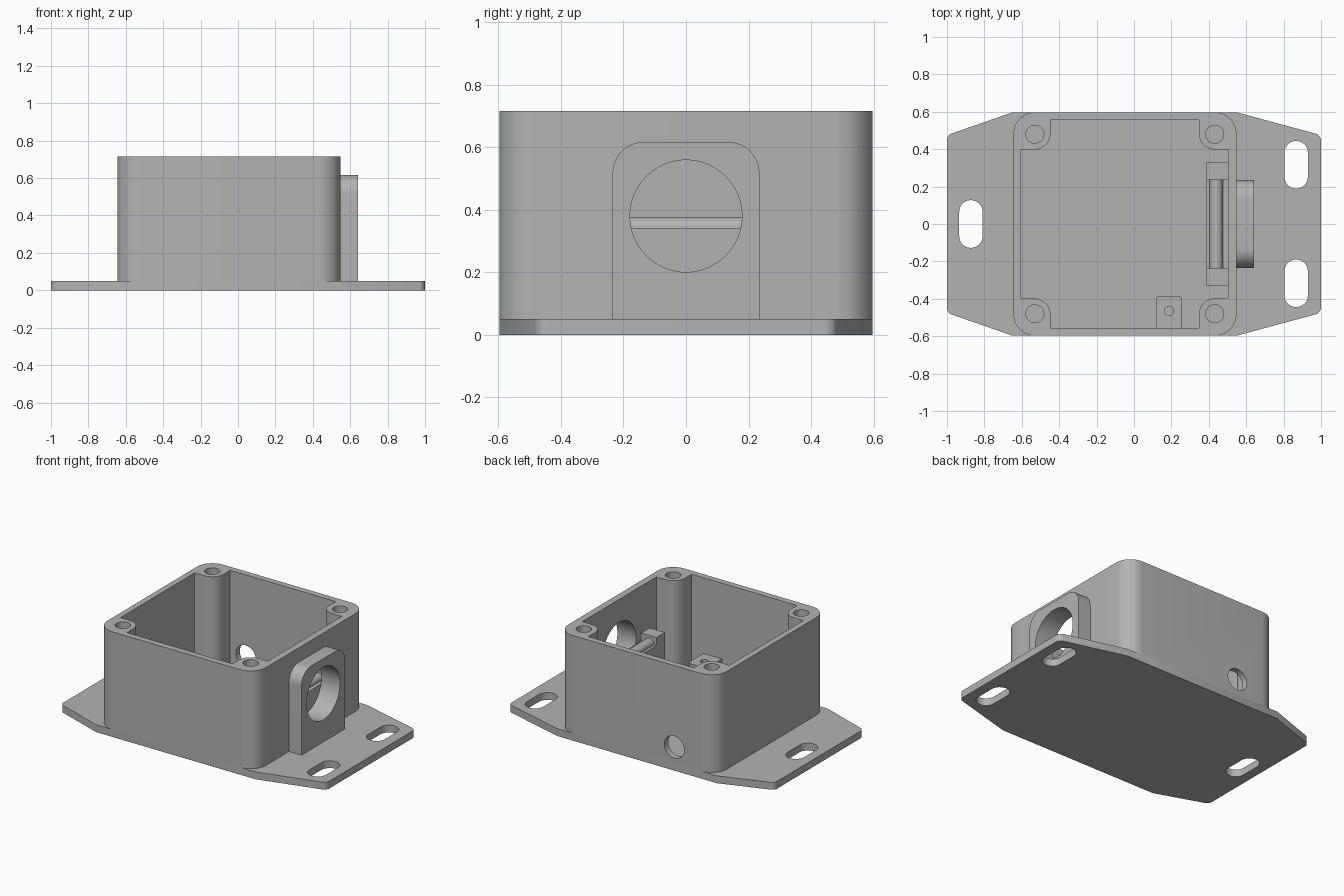
import bpy, bmesh, math
from mathutils import Vector, Matrix

cube = bpy.data.objects.get("Cube")
if cube:
    bpy.data.objects.remove(cube)

grey = bpy.data.materials.new("grey_plastic")
grey.use_nodes = True
colour = (0.45, 0.45, 0.45, 1)
grey.diffuse_color = colour
grey.node_tree.nodes["Principled BSDF"].inputs["Base Color"].default_value = colour

ALONG_X = Matrix(((0, 0, 1), (1, 0, 0), (0, 1, 0)))   # profile (y, z) pushed along x
ALONG_Y = Matrix(((1, 0, 0), (0, 0, 1), (0, 1, 0)))   # profile (x, z) pushed along y


def rounded(points, radii, steps=10):
    """Polygon with every corner rounded by a true arc."""
    out = []
    n = len(points)
    for i in range(n):
        p, a, b = (Vector(points[k % n]) for k in (i, i - 1, i + 1))
        r = radii[i] if isinstance(radii, (list, tuple)) else radii
        if r == 0:
            out.append(p)
            continue
        u, v = (a - p).normalized(), (b - p).normalized()
        half = u.angle(v) / 2
        centre = p + (u + v).normalized() * (r / math.sin(half))
        start = p + u * (r / math.tan(half)) - centre
        end = p + v * (r / math.tan(half)) - centre
        sweep = start.angle_signed(end)
        for k in range(steps + 1):
            t = -sweep * k / steps
            out.append(centre + Vector((start.x * math.cos(t) - start.y * math.sin(t),
                                        start.x * math.sin(t) + start.y * math.cos(t))))
    return out


def rect(x0, x1, y0, y1):
    return [(x0, y0), (x1, y0), (x1, y1), (x0, y1)]


def circle(cx, cy, r, n=48):
    return [(cx + r * math.cos(math.tau * k / n), cy + r * math.sin(math.tau * k / n))
            for k in range(n)]


def prism(name, outline, low, high, axes=Matrix.Identity(3)):
    bm = bmesh.new()
    face = bm.faces.new([bm.verts.new(axes @ Vector((p[0], p[1], low))) for p in outline])
    top = bmesh.ops.extrude_face_region(bm, geom=[face])["geom"]
    bmesh.ops.translate(bm, vec=axes @ Vector((0, 0, high - low)),
                        verts=[g for g in top if isinstance(g, bmesh.types.BMVert)])
    bmesh.ops.remove_doubles(bm, verts=bm.verts, dist=1e-5)
    bmesh.ops.recalc_face_normals(bm, faces=bm.faces)
    mesh = bpy.data.meshes.new(name)
    bm.to_mesh(mesh)
    bm.free()
    mesh.materials.append(grey)
    obj = bpy.data.objects.new(name, mesh)
    bpy.context.collection.objects.link(obj)
    return obj


def cut(obj, *cutters):
    for c in cutters:
        mod = obj.modifiers.new("cut", "BOOLEAN")
        mod.operation, mod.solver, mod.object = "DIFFERENCE", "EXACT", c
        bpy.context.view_layer.objects.active = obj
        bpy.ops.object.modifier_apply(modifier=mod.name)
        bpy.data.objects.remove(c)


PLATE, TOP, WIDE = 0.05, 0.715, 0.597
LEFT, RIGHT = -0.645, 0.548
parts = []

# Mounting plate with three slots
plate = prism("mounting_plate", rounded(
    [(-1, -0.475), (-0.65, -WIDE), (0.55, -WIDE), (1, -0.475),
     (1, 0.475), (0.55, WIDE), (-0.65, WIDE), (-1, 0.475)],
    [0.04, 0, 0, 0.04, 0.04, 0, 0, 0.04]), 0, PLATE)
cut(plate, *[prism("slot", rounded(rect(x - 0.0625, x + 0.0625, y - 0.1275, y + 0.1275), 0.0624),
                   -0.1, 0.2)
             for x, y in ((-0.872, 0), (0.867, 0.317), (0.867, -0.317))])
parts.append(plate)

# Box walls with solid screw columns in the corners
box = prism("box_walls", rounded(rect(LEFT, RIGHT, -WIDE, WIDE), 0.115), PLATE, TOP)
x0, x1, y1 = -0.605, 0.502, 0.555
bx0, bx1, by = -0.447, 0.347, 0.398
cavity = rounded([(bx0, -y1), (bx1, -y1), (bx1, -by), (x1, -by), (x1, by), (bx1, by),
                  (bx1, y1), (bx0, y1), (bx0, by), (x0, by), (x0, -by), (bx0, -by)],
                 [0, 0, 0.085, 0, 0, 0.085, 0, 0, 0.085, 0, 0, 0.085])
cut(box, prism("cavity", cavity, -0.2, 1))
cut(box, *[prism("screw_hole", circle(x, y, 0.048, 32), 0.35, 1)
           for x in (-0.53, 0.432) for y in (-0.48, 0.48)])
cut(box, prism("cable_hole", circle(0, 0.38, 0.179, 64), 0.45, 0.7, ALONG_X),
    prism("side_hole", circle(-0.33, 0.16, 0.075), 0.5, 0.7, ALONG_Y))
parts.append(box)

# Raised collar around the cable hole
collar = prism("cable_collar", rounded(rect(-0.235, 0.235, PLATE, 0.617), [0, 0, 0.1, 0.1]),
               RIGHT, 0.642, ALONG_X)
cut(collar, prism("cable_hole", circle(0, 0.38, 0.179, 64), 0.45, 0.7, ALONG_X))
parts.append(collar)

# Cable saddle: low block, rounded rib and two end posts
parts.append(prism("cable_saddle", rect(0.388, x1, PLATE, 0.34), -0.235, 0.235, ALONG_Y))
parts.append(prism("saddle_rib", rounded(rect(0.405, 0.475, 0.3, 0.377), [0, 0, 0.0349, 0.0349]),
                   -0.235, 0.235, ALONG_Y))
for side, name in ((-1, "right_saddle_post"), (1, "left_saddle_post")):
    ends = sorted((side * 0.235, side * 0.328))
    parts.append(prism(name, rect(0.388, x1, *ends), PLATE, 0.395))

# Small screw post on the front wall
post = prism("small_screw_post", rounded(rect(0.118, 0.257, -y1, -0.385), [0, 0, 0.02, 0.02]),
             PLATE, 0.2)
cut(post, prism("post_hole", circle(0.187, -0.465, 0.025, 24), 0.1, 0.3))
parts.append(post)

# Smooth the round surfaces, keep the edges crisp
bpy.ops.object.select_all(action="DESELECT")
for obj in parts:
    obj.select_set(True)
bpy.context.view_layer.objects.active = box
bpy.ops.object.shade_smooth_by_angle(angle=math.radians(30))
